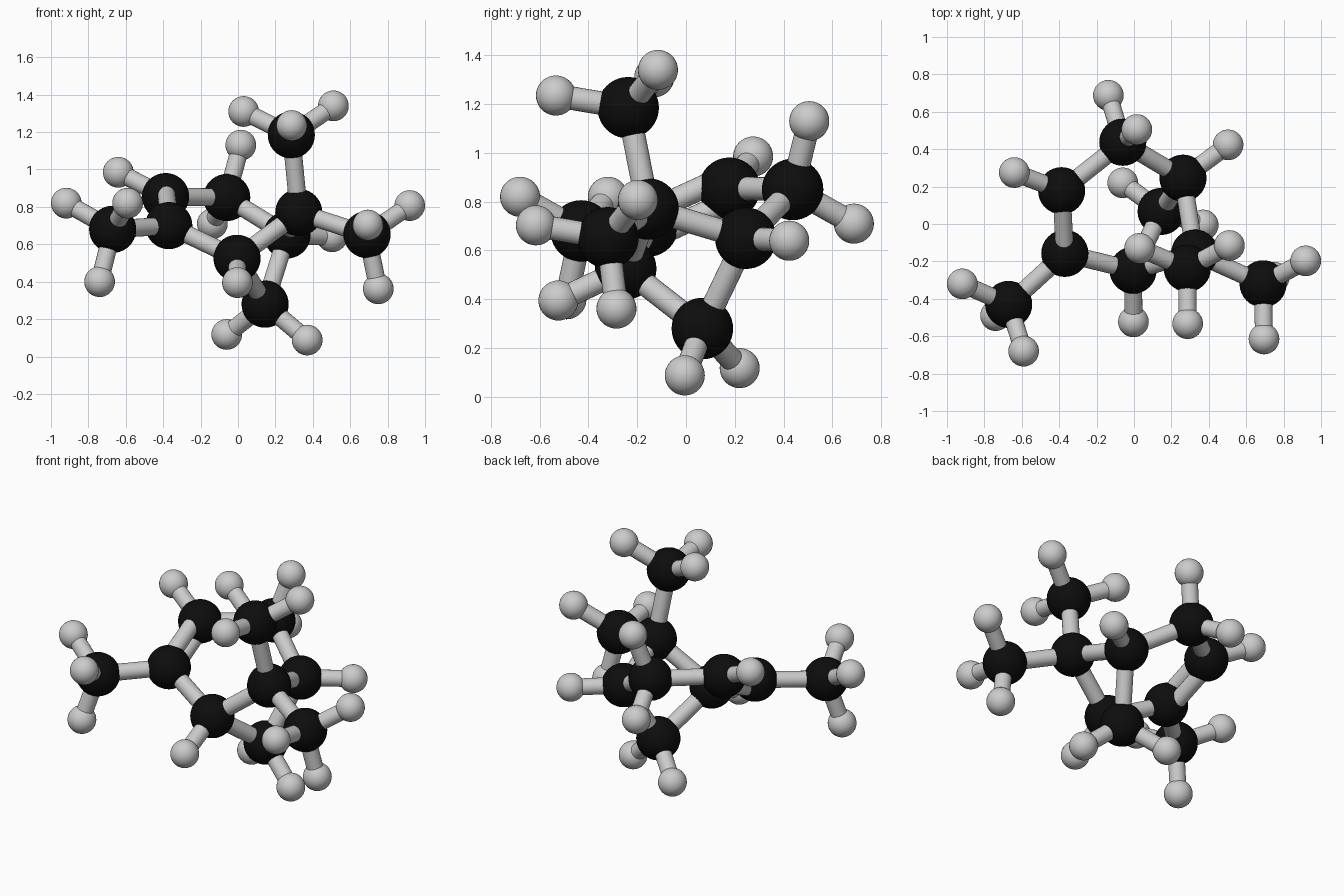
import bpy
from mathutils import Vector

if "Cube" in bpy.data.objects:
    bpy.data.objects.remove(bpy.data.objects["Cube"])

CARBON_R, HYDROGEN_R, STICK_R = 0.126, 0.082, 0.048

black = bpy.data.materials.new("black")
black.diffuse_color = (0.004, 0.004, 0.004, 1)
black.use_nodes = True
black.node_tree.nodes["Principled BSDF"].inputs["Base Color"].default_value = black.diffuse_color

# Carbon centres, each followed by the centres of its hydrogens
atoms = {
    "left_methyl": ((-.67, -.43, .68), [(-.918, -.32, .82), (-.59, -.68, .82), (-.74, -.49, .40)]),
    "ring_left_front": ((-.37, -.157, .70), []),
    "ring_left_back": ((-.387, .178, .855), [(-.64, .275, .985)]),
    "ring_back": ((-.06, .437, .85), [(.015, .505, 1.13), (-.137, .688, .71)]),
    "ring_right_back": ((.262, .245, .65), [(.503, .423, .64)]),
    "ring_front": ((-.005, -.247, .525), [(-.003, -.523, .395)]),
    "low_bridge": ((.145, .067, .28), [(-.06, .22, .118), (.37, -.005, .088)]),
    "high_bridge": ((.325, -.155, .77), []),
    "top_methyl": ((.285, -.237, 1.185), [(.03, -.13, 1.31), (.51, -.115, 1.34), (.287, -.533, 1.235)]),
    "right_methyl": ((.69, -.32, .652), [(.918, -.197, .807), (.695, -.615, .703), (.75, -.285, .362)]),
}
single_bonds = [
    ("left_methyl", "ring_left_front"), ("ring_left_back", "ring_back"),
    ("ring_back", "ring_right_back"), ("ring_left_front", "ring_front"),
    ("ring_front", "low_bridge"), ("low_bridge", "ring_right_back"),
    ("ring_front", "high_bridge"), ("high_bridge", "ring_right_back"),
    ("high_bridge", "top_methyl"), ("high_bridge", "right_methyl"),
]


def ball(name, centre, radius, material=None):
    bpy.ops.mesh.primitive_uv_sphere_add(segments=32, ring_count=20, radius=radius, location=centre)
    ob = bpy.context.object
    ob.name = name
    bpy.ops.object.shade_smooth()
    if material:
        ob.data.materials.append(material)


def stick(name, a, b):
    a, b = Vector(a), Vector(b)
    bpy.ops.mesh.primitive_cylinder_add(vertices=24, radius=STICK_R, depth=(b - a).length,
                                        location=(a + b) / 2)
    ob = bpy.context.object
    ob.name = name
    ob.rotation_euler = (b - a).to_track_quat('Z', 'Y').to_euler()
    bpy.ops.object.shade_smooth_by_angle()


# Balls, with a stick to each hydrogen
for name, (centre, hydrogens) in atoms.items():
    ball(name + "_carbon", centre, CARBON_R, black)
    for i, h in enumerate(hydrogens, 1):
        ball(f"{name}_hydrogen_{i}", h, HYDROGEN_R)
        stick(f"{name}_hydrogen_stick_{i}", centre, h)

# Single sticks between carbons
for a, b in single_bonds:
    stick(f"stick_{a}_to_{b}", atoms[a][0], atoms[b][0])

# Double bond: two parallel sticks, one above the other
a, b = Vector(atoms["ring_left_front"][0]), Vector(atoms["ring_left_back"][0])
along = (b - a).normalized()
up = Vector((0, 0, 1))
offset = (up - along * up.dot(along)).normalized() * 0.05
for side, s in (("upper", 1), ("lower", -1)):
    stick(f"double_stick_{side}", a + offset * s, b + offset * s)
